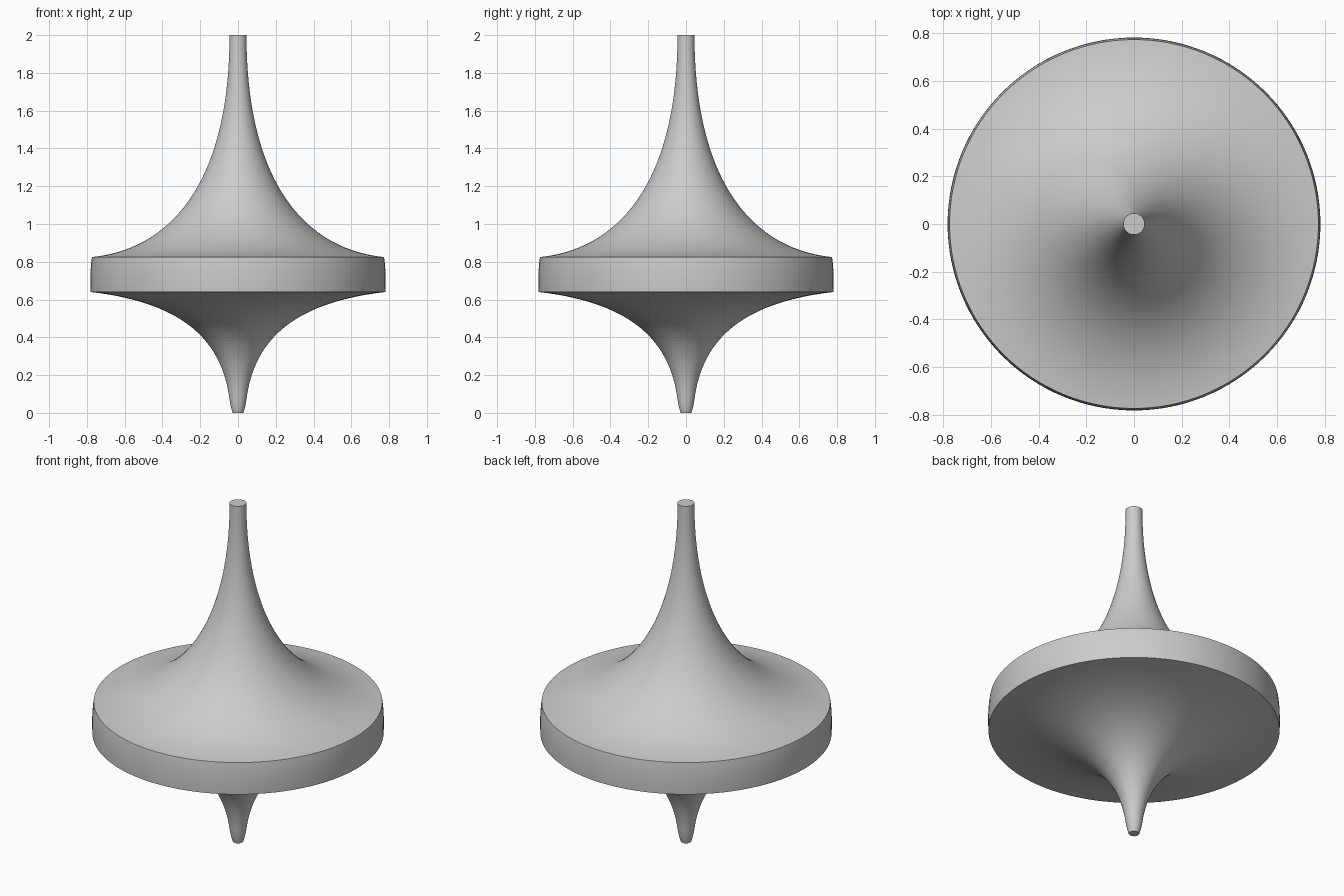
import bpy, bmesh, math
from mathutils import Vector
from mathutils.geometry import interpolate_bezier

old = bpy.data.objects.get("Cube")
if old:
    bpy.data.objects.remove(old, do_unlink=True)

SIDES = 128

grey = bpy.data.materials.new("plain_grey")
grey.use_nodes = True
colour = (0.6, 0.6, 0.6, 1)
grey.diffuse_color = colour
grey.node_tree.nodes["Principled BSDF"].inputs["Base Color"].default_value = colour


def bezier(a, b, c, d, steps):
    pts = [Vector((r, 0, z)) for r, z in (a, b, c, d)]
    return [(p.x, p.z) for p in interpolate_bezier(*pts, steps)]


def lathe(name, profile):
    """Spin a (radius, height) profile about z; ends sit on the axis."""
    bm = bmesh.new()
    verts = [bm.verts.new((r, 0, z)) for r, z in profile]
    edges = [bm.edges.new(pair) for pair in zip(verts, verts[1:])]
    bmesh.ops.spin(bm, geom=verts + edges, cent=(0, 0, 0), axis=(0, 0, 1),
                   angle=math.tau, steps=SIDES, use_duplicate=False)
    bmesh.ops.remove_doubles(bm, verts=bm.verts, dist=1e-4)
    bmesh.ops.recalc_face_normals(bm, faces=bm.faces)
    mesh = bpy.data.meshes.new(name)
    bm.to_mesh(mesh)
    bm.free()
    mesh.materials.append(grey)
    obj = bpy.data.objects.new(name, mesh)
    bpy.context.collection.objects.link(obj)
    bpy.ops.object.select_all(action="DESELECT")
    obj.select_set(True)
    bpy.context.view_layer.objects.active = obj
    bpy.ops.object.shade_smooth_by_angle(angle=math.radians(35))
    return obj


# Pointed foot, flared underside, bulged rim, flared top and stem
tip = [(0, 0), (0.028, 0)]
foot = bezier((0.028, 0), (0.035, 0.02), (0.042, 0.05), (0.046, 0.08), 6)
underside = bezier((0.046, 0.08), (0.085, 0.36), (0.26, 0.58), (0.78, 0.64), 40)
rim = bezier((0.78, 0.64), (0.783, 0.70), (0.782, 0.77), (0.773, 0.825), 10)
upper = bezier((0.773, 0.825), (0.34, 0.87), (0.045, 1.24), (0.045, 2), 56)
lathe("spinning_top", tip + foot[1:] + underside[1:] + rim[1:] + upper[1:] + [(0, 2)])
